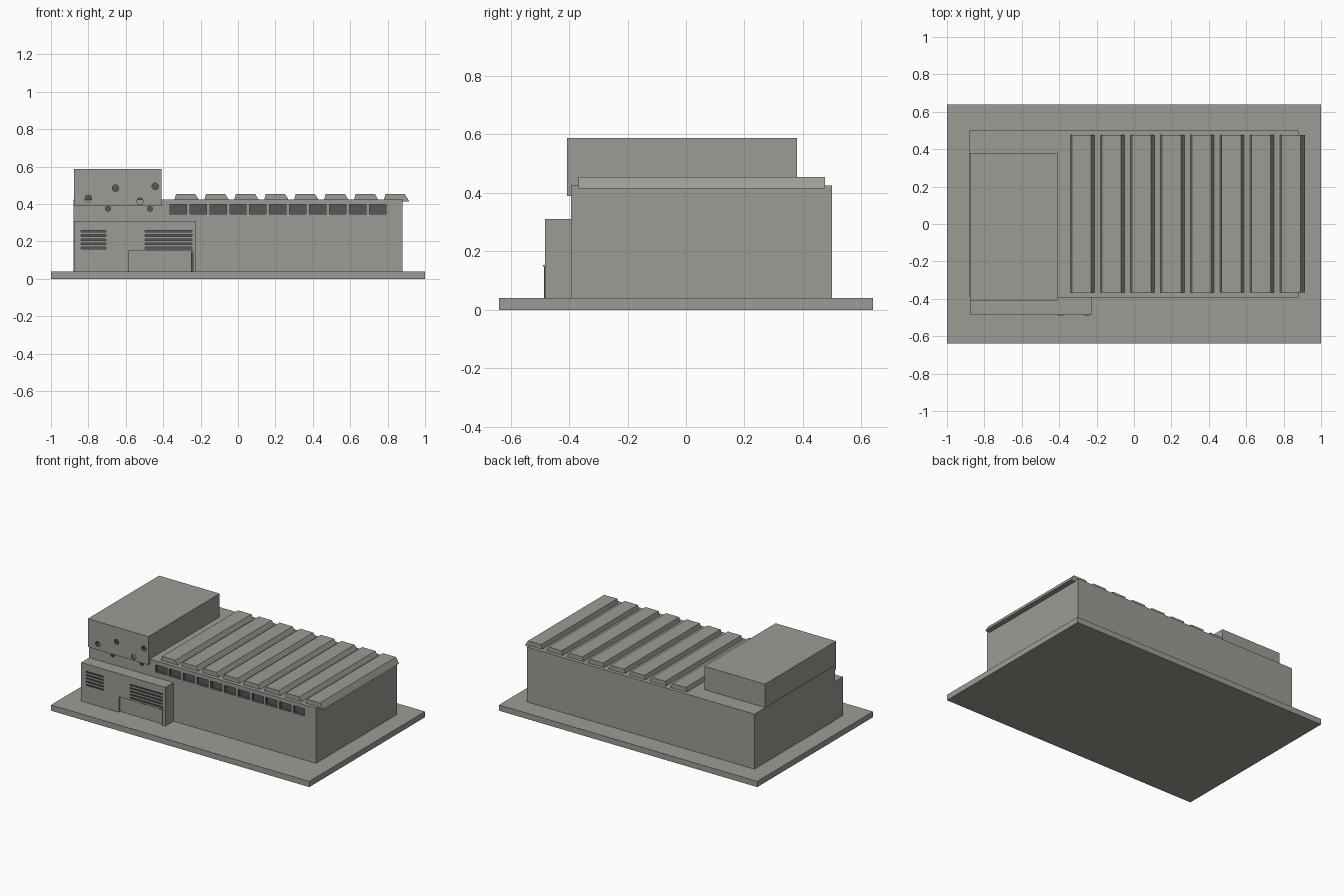
import bpy, bmesh, math
from mathutils import Matrix

if "Cube" in bpy.data.objects:
    bpy.data.objects.remove(bpy.data.objects["Cube"])


def material(name, col):
    m = bpy.data.materials.new(name)
    m.diffuse_color = (*col, 1)
    m.use_nodes = True
    m.node_tree.nodes["Principled BSDF"].inputs["Base Color"].default_value = m.diffuse_color
    return m


CONCRETE = material("concrete", (0.34, 0.33, 0.295))
DARK = material("dark_opening", (0.085, 0.105, 0.10))


def finish(name, bm, mat):
    bmesh.ops.recalc_face_normals(bm, faces=bm.faces)
    me = bpy.data.meshes.new(name)
    bm.to_mesh(me)
    bm.free()
    me.materials.append(mat)
    ob = bpy.data.objects.new(name, me)
    bpy.context.collection.objects.link(ob)
    return ob


def add_box(bm, x0, x1, y0, y1, z0, z1):
    m = Matrix.Translation(((x0 + x1) / 2, (y0 + y1) / 2, (z0 + z1) / 2))
    bmesh.ops.create_cube(bm, size=1, matrix=m @ Matrix.Diagonal((x1 - x0, y1 - y0, z1 - z0, 1)))


def box(name, *dims, mat=CONCRETE):
    bm = bmesh.new()
    add_box(bm, *dims)
    return finish(name, bm, mat)


def add_hole(bm, x, y, z, r, depth):
    m = Matrix.Translation((x, y, z)) @ Matrix.Rotation(math.pi / 2, 4, 'X')
    bmesh.ops.create_cone(bm, cap_ends=True, segments=10, radius1=r, radius2=r, depth=depth * 2, matrix=m)


def carve(target, bm, mat):
    # recess whose inner faces take the cutter's colour
    cutter = finish(target.name + "_cutter", bm, mat)
    cutter.hide_render = True
    cutter.hide_set(True)
    cutter.display_type = 'WIRE'
    if mat.name not in target.data.materials:
        target.data.materials.append(mat)
    mod = target.modifiers.new("recess", 'BOOLEAN')
    mod.operation, mod.solver, mod.object = 'DIFFERENCE', 'EXACT', cutter
    mod.material_mode = 'TRANSFER'
    bpy.context.view_layer.objects.active = target
    bpy.ops.object.modifier_apply(modifier=mod.name)
    bpy.data.objects.remove(cutter)


# Ground slab and main masses
box("base_slab", -1, 1, -0.64, 0.64, 0, 0.04)
hall = box("main_hall", -0.88, 0.88, -0.393, 0.50, 0.04, 0.425)
tower = box("upper_block", -0.877, -0.408, -0.408, 0.38, 0.39, 0.588)
annex = box("front_annex", -0.877, -0.224, -0.483, -0.393, 0.04, 0.31)

# Clerestory windows and two small wall holes
bm = bmesh.new()
for i in range(11):
    x = -0.364 + i * 0.1067
    add_box(bm, x, x + 0.088, -0.42, -0.373, 0.346, 0.397)
for x in (-0.695, -0.47):
    add_hole(bm, x, -0.393, 0.375, 0.014, 0.02)
carve(hall, bm, DARK)

# Round holes in the upper block
bm = bmesh.new()
for x, z in ((-0.80, 0.43), (-0.655, 0.485), (-0.443, 0.495), (-0.523, 0.415)):
    add_hole(bm, x, -0.408, z, 0.018, 0.025)
carve(tower, bm, DARK)

# Louvre slots in the annex
bm = bmesh.new()
for i in range(5):
    z = 0.165 + i * 0.0225
    for x0, x1 in ((-0.84, -0.705), (-0.498, -0.247)):
        add_box(bm, x0, x1, -0.50, -0.471, z - 0.0045, z + 0.0045)
carve(annex, bm, DARK)

# Loading door recess with its right jamb and two handles
bm = bmesh.new()
add_box(bm, -0.585, -0.241, -0.50, -0.468, 0.03, 0.148)
carve(annex, bm, CONCRETE)
box("door_jamb", -0.25, -0.242, -0.486, -0.467, 0.04, 0.147, mat=DARK)
for x in (-0.39, -0.253):
    box("door_guide", x - 0.014, x + 0.014, -0.49, -0.482, 0.1485, 0.153)

# Row of roof ridges, steep on the left and sloped on the right
profile = [(-0.342, 0.415), (-0.331, 0.455), (-0.229, 0.455), (-0.205, 0.415)]
for i in range(8):
    bm = bmesh.new()
    rings = [[bm.verts.new((x + i * 0.16, y, z)) for x, z in profile] for y in (-0.367, 0.475)]
    for ring in rings:
        bm.faces.new(ring)
    for a in range(4):
        b = (a + 1) % 4
        bm.faces.new((rings[0][a], rings[0][b], rings[1][b], rings[1][a]))
    finish("roof_ridge", bm, CONCRETE)
